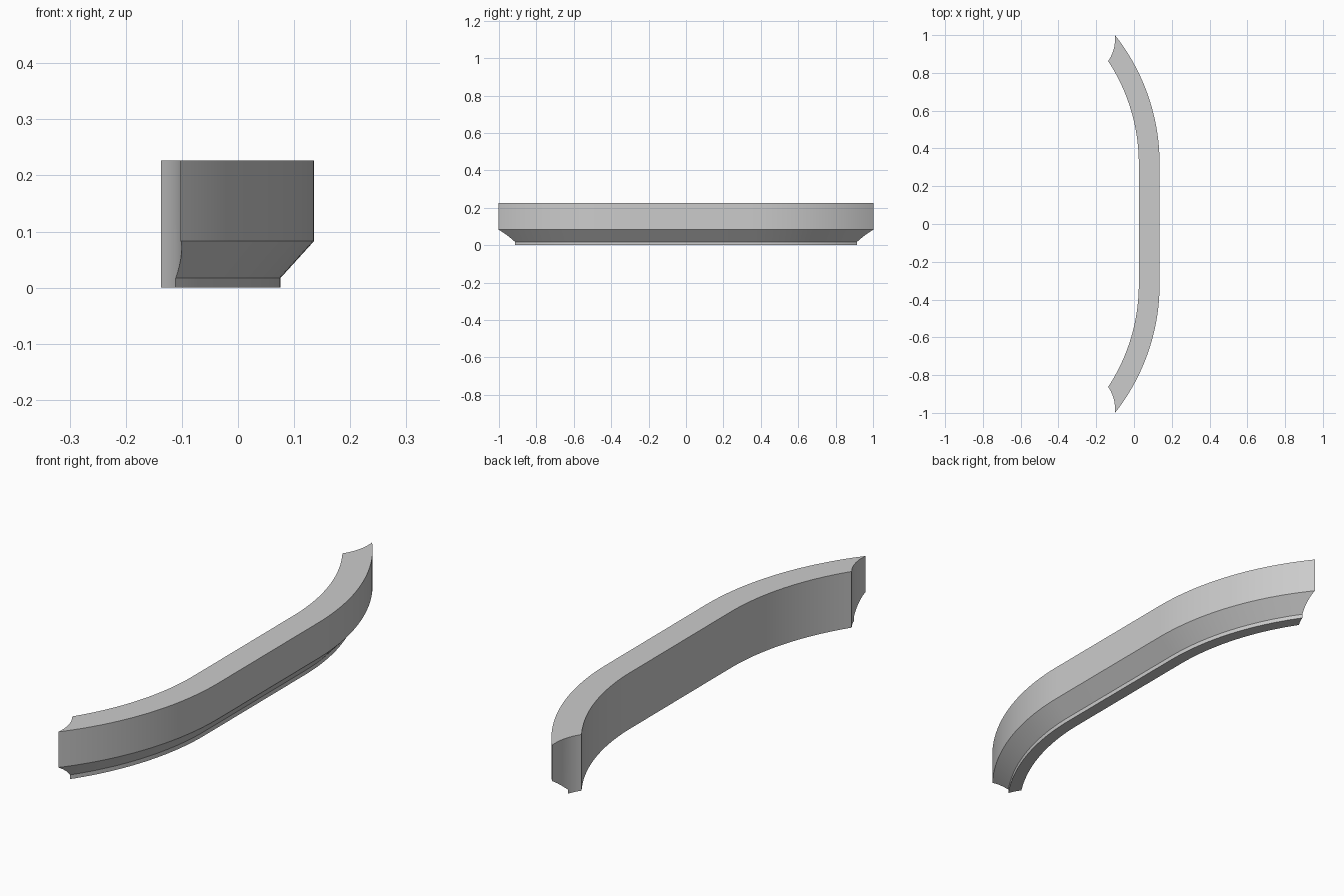
import bpy, bmesh, math
from mathutils import Vector

if "Cube" in bpy.data.objects:
    bpy.data.objects.remove(bpy.data.objects["Cube"])

TOP, SLOPE_TOP, SLOPE_BOTTOM = 0.227, 0.083, 0.017
LIP, DEPTH = 0.06, 0.11                    # inset of the base, thickness of the body
BEND, R = Vector((-0.9645, 0.319)), 1.10   # centre and radius of the outer bend
CUT, CUT_R = Vector((-0.3006, 0.9775)), 0.20   # concave end scoop
STEPS = 28


def end_angle(d):
    """Angle on the bend where the curve inset by d meets the end scoop."""
    r = R - d
    v = CUT - BEND
    a = math.acos((r * r + v.length_squared - CUT_R ** 2) / (2 * r * v.length))
    return math.atan2(v.y, v.x) - a


def path(d):
    """Plan curve inset by d: bend, straight run, mirrored bend."""
    r, end = R - d, end_angle(d)
    half = [(BEND.x + r * math.cos(end * i / STEPS),
             BEND.y + r * math.sin(end * i / STEPS)) for i in range(STEPS + 1)]
    return [(x, -y) for x, y in reversed(half)] + half


# Cross-section: underside from the outer face inwards, and top above it
N_SLOPE, N_BASE = 6, 6
insets = [LIP * i / N_SLOPE for i in range(N_SLOPE + 1)]
under = [(d, SLOPE_TOP + (SLOPE_BOTTOM - SLOPE_TOP) * d / LIP) for d in insets]
base = [(LIP + (DEPTH - LIP) * i / N_BASE, 0.0) for i in range(N_BASE + 1)]
bottom = under + base
top = [(d, TOP) for d, z in bottom if (d, z) != base[0]]

bm = bmesh.new()


def rail(d, z):
    return [bm.verts.new((x, y, z)) for x, y in path(d)]


bot_rails = [rail(*p) for p in bottom]
top_rails = [rail(*p) for p in top]

# Skin around the cross-section
ring = bot_rails + top_rails[::-1]
for a, b in zip(ring, ring[1:] + ring[:1]):
    for i in range(len(a) - 1):
        bm.faces.new((a[i], a[i + 1], b[i + 1], b[i]))

# Scooped end caps, one upright strip per inset
for e in (0, -1):
    for j in range(len(top) - 1):
        k = j if j < N_SLOPE else j + 1
        quad = [bot_rails[k][e], bot_rails[k + 1][e], top_rails[j + 1][e]]
        if j == N_SLOPE:                   # strip beside the base step
            quad = [bot_rails[j][e]] + quad
        bm.faces.new(quad + [top_rails[j][e]])

bmesh.ops.recalc_face_normals(bm, faces=bm.faces)
mesh = bpy.data.meshes.new("curved_rail")
bm.to_mesh(mesh)
bm.free()

grey = bpy.data.materials.new("light grey")
grey.diffuse_color = (0.6, 0.6, 0.6, 1)
grey.use_nodes = True
grey.node_tree.nodes["Principled BSDF"].inputs["Base Color"].default_value = grey.diffuse_color
mesh.materials.append(grey)

obj = bpy.data.objects.new("curved_rail", mesh)
bpy.context.collection.objects.link(obj)
bpy.context.view_layer.objects.active = obj
obj.select_set(True)
bpy.ops.object.shade_smooth_by_angle(angle=math.radians(25))
